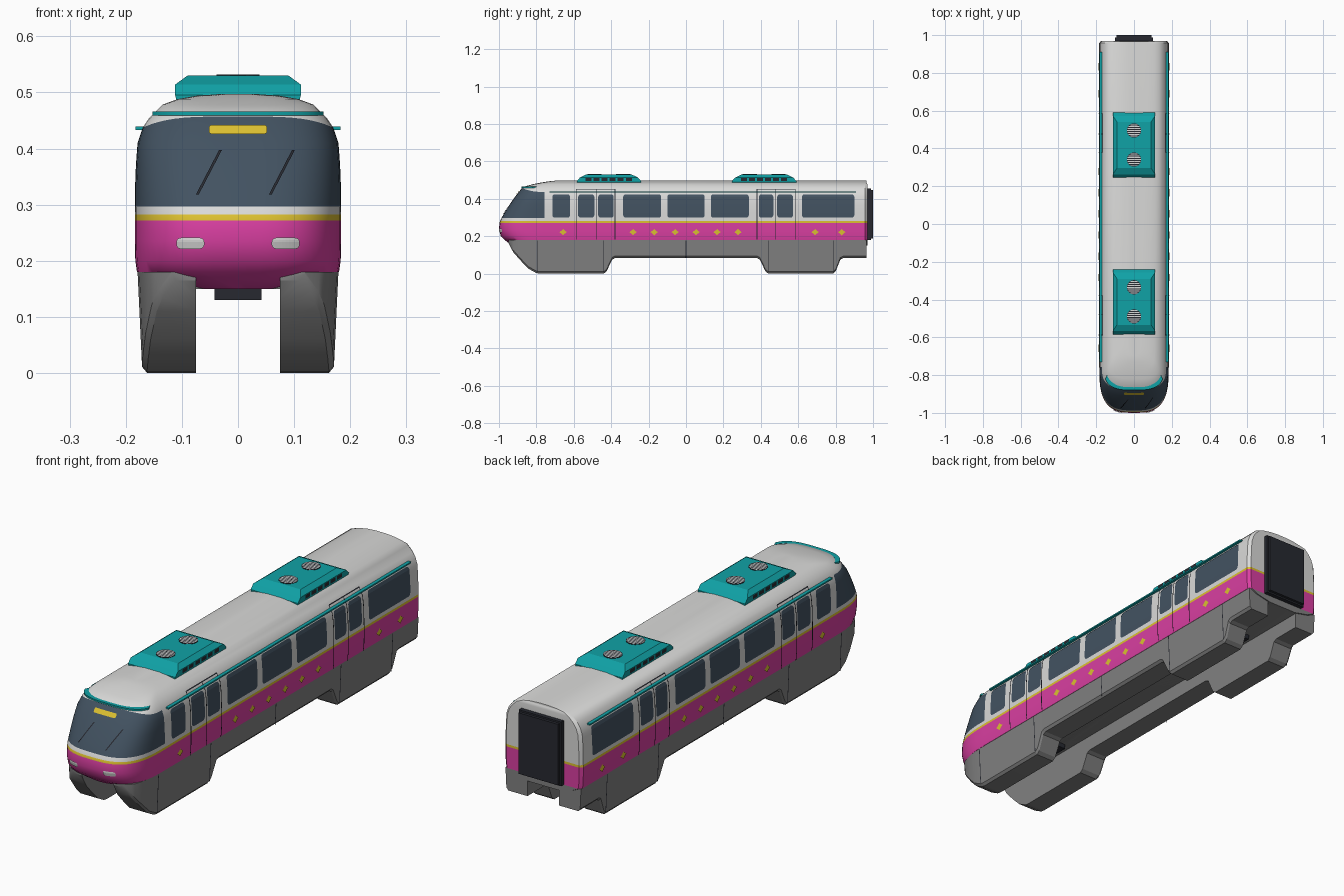
import bpy, bmesh, math
from mathutils import Vector

if "Cube" in bpy.data.objects:
    bpy.data.objects.remove(bpy.data.objects["Cube"])


def material(name, rgb):
    m = bpy.data.materials.new(name)
    m.diffuse_color = (*rgb, 1)
    m.use_nodes = True
    m.node_tree.nodes["Principled BSDF"].inputs["Base Color"].default_value = m.diffuse_color
    return m


WHITE = material("white", (.70, .70, .69))
PINK = material("magenta", (.70, .05, .36))
YELLOW = material("yellow", (.72, .53, .03))
GLASS = material("dark glass", (.055, .085, .12))
TEAL = material("teal", (.005, .36, .38))
GREY = material("skirt grey", (.22, .22, .22))
DARK = material("charcoal", (.02, .022, .03))


def add(name, verts, faces, mats, smooth=None, closed=True):
    me = bpy.data.meshes.new(name)
    me.from_pydata(verts, [], faces)
    if closed:
        bm = bmesh.new()
        bm.from_mesh(me)
        bmesh.ops.recalc_face_normals(bm, faces=bm.faces)
        bm.to_mesh(me)
        bm.free()
    for m in mats:
        me.materials.append(m)
    ob = bpy.data.objects.new(name, me)
    bpy.context.collection.objects.link(ob)
    if smooth:
        bpy.ops.object.select_all(action='DESELECT')
        ob.select_set(True)
        bpy.context.view_layer.objects.active = ob
        bpy.ops.object.shade_smooth_by_angle(angle=math.radians(smooth))
    return ob


def loft(rings):
    """Vertices and faces of closed rings joined in order and capped."""
    n = len(rings[0])
    verts = [p for r in rings for p in r]
    faces = [(i * n + j, i * n + (j + 1) % n, (i + 1) * n + (j + 1) % n, (i + 1) * n + j)
             for i in range(len(rings) - 1) for j in range(n)]
    faces += [tuple(range(n)), tuple(range(len(verts) - n, len(verts)))]
    return verts, faces


def box(name, x0, x1, y0, y1, z0, z1, mat):
    ring = lambda z: [(x0, y0, z), (x1, y0, z), (x1, y1, z), (x0, y1, z)]
    return add(name, *loft([ring(z0), ring(z1)]), [mat])


# Body slices: height at nose, height at side, half width, nose tip y
SLICES = [(.150, .150, .08, -.93), (.165, .165, .15, -.95), (.18, .18, .18, -.97),
          (.20, .20, .183, -.99), (.235, .235, .184, -1.0), (.272, .272, .184, -.997),
          (.282, .282, .184, -.994), (.297, .297, .1835, -.987), (.33, .33, .1835, -.968),
          (.37, .37, .182, -.943), (.41, .41, .179, -.915), (.457, .437, .170, -.878),
          (.465, .455, .158, -.868), (.478, .478, .135, -.82), (.488, .488, .108, -.77),
          (.494, .494, .075, -.73), (.497, .497, .035, -.70)]
NOSE_END, POWER, SEG = -.757, 3.0, 14


def sample(z, col):
    """Half width and nose tip at height z, using nose (0) or side (1) heights."""
    for a, b in zip(SLICES, SLICES[1:]):
        if z <= b[col]:
            t = max(0, (z - a[col]) / (b[col] - a[col]))
            return a[2] + (b[2] - a[2]) * t, a[3] + (b[3] - a[3]) * t
    return SLICES[-1][2:]


def nose_arc(w, yf):
    """Right half of the nose plan, from side to centre."""
    ye = max(NOSE_END, yf + .08)
    pts = []
    for k in range(SEG + 1):
        a = math.pi / 2 * (1 - k / SEG)
        pts.append((w * max(0, math.sin(a)) ** (2 / POWER),
                    ye - (ye - yf) * max(0, math.cos(a)) ** (2 / POWER)))
    return pts


rings = []
for zf, zs, w, yf in SLICES:
    back = .97 if zf < .48 else .965
    half = [(max(w - .012, .01), back), (w, back - .012)] + nose_arc(w, yf)
    plan = half + [(-x, y) for x, y in half[-2::-1]]
    rings.append([(x, y, zs + (zf - zs) * (1 - (abs(x) / w) ** 4) * (y < NOSE_END))
                  for x, y in plan])
body = add("body", *loft(rings), [WHITE, PINK, YELLOW, GLASS, GREY], smooth=35)

# Body paint by slice row, and windscreen on the nose columns
n = len(rings[0])
for f in body.data.polygons:
    row, column = divmod(f.index, n)
    if row >= len(SLICES) - 1:
        f.material_index = 4 if f.center.z < .2 else 0
        continue
    nose = 2 <= column < 2 + 2 * SEG
    if row < 5:
        f.material_index = 1 if nose or row > 1 else 4
    elif row == 5:
        f.material_index = 2
    elif 7 <= row <= 10 and nose:
        f.material_index = 3


def on_side(s, off):
    return lambda u, v: (s * (sample(v, 1)[0] + off), u, v)


def on_front(off, skew=0, v0=0):
    def place(u, v):
        u += (v - v0) * skew
        w, yf = sample(v, 0)
        depth = NOSE_END - yf
        return (u, NOSE_END - depth * (1 - (abs(u) / w) ** POWER) ** (1 / POWER) - off, v)
    return place


def plates(name, mat, items, out):
    """Thin painted plates; each item is (place, u0, u1, v0, v1, corner radius)."""
    verts, faces = [], []
    cols = 8
    for place, u0, u1, v0, v1, r in items:
        steps = [r * (1 - math.cos(math.radians(a))) for a in (0, 30, 60, 90)] if r else [0]
        levels = [v0 + s for s in steps]
        levels += [v0 + r + (v1 - v0 - 2 * r) * k / 8 for k in range(1, 8)]
        levels += [v1 - s for s in reversed(steps)]
        base = len(verts)
        for v in levels:
            d = min(v - v0, v1 - v, r)
            inset = r - math.sqrt(max(0, r * r - (r - d) ** 2))
            for k in range(cols + 1):
                verts.append(place(u0 + inset + (u1 - u0 - 2 * inset) * k / cols, v))
        for i in range(len(levels) - 1):
            for k in range(cols):
                a = base + i * (cols + 1) + k
                q = (a, a + 1, a + cols + 2, a + cols + 1)
                p = [Vector(verts[j]) for j in q]
                if (p[2] - p[0]).cross(p[3] - p[1]).dot(Vector(out)) < 0:
                    q = q[::-1]
                faces.append(q)
    return add(name, verts, faces, [mat], closed=False)


# Skirt outline stations: y, bottom height, outer half width
SKIRT = [(-.95, .165, .12), (-.935, .135, .145), (-.92, .11, .157), (-.875, .06, .170),
         (-.84, .025, .176), (-.80, .003, .179), (-.78, 0, .179), (-.44, 0, .179),
         (-.425, .012, .179), (-.395, .075, .179), (-.38, .083, .179), (.38, .083, .179),
         (.395, .075, .179), (.425, .012, .179), (.44, 0, .179), (.785, 0, .179),
         (.80, .012, .179), (.825, .075, .179), (.84, .083, .179), (.966, .083, .179)]

WINDOWS = [(-.715, -.62), (-.577, -.49), (-.47, -.387), (-.336, -.133), (-.10, .10),
           (.133, .336), (.39, .467), (.487, .572), (.62, .90)]
DOORS = [(-.587, -.48, -.38), (.38, .477, .584)]
EMBLEMS = (-.657, -.283, -.17, -.058, .054, .166, .278, .69, .833)

for s, tag in ((1, "right"), (-1, "left")):
    out = (s, 0, 0)
    glass, line = on_side(s, .003), on_side(s, .0045)
    plates(f"windows_{tag}", GLASS, [(glass, a, b, .299, .424, .014) for a, b in WINDOWS], out)
    # Door seams
    seams = []
    for d in DOORS:
        seams += [(line, y - .002, y + .002, .182, .452, 0) for y in d]
        seams.append((line, d[0], d[2], .449, .453, 0))
    plates(f"door_seams_{tag}", DARK, seams, out)
    # Diamond emblems
    verts, faces = [], []
    for y in EMBLEMS:
        faces.append(tuple(range(len(verts), len(verts) + 8))[::s])
        for k in range(8):
            r = .013 if k % 2 else .020
            a = k * math.pi / 4
            verts.append(glass(y + r * math.cos(a), .222 + .85 * r * math.sin(a)))
    add(f"emblems_{tag}", verts, faces, [YELLOW], closed=False)
    # Rain gutter
    box(f"gutter_{tag}", *sorted((s * .165, s * .183)), -.73, .91, .433, .439, TEAL)
    # Skirt straddling the beam
    sections = []
    for y, zb, xo in SKIRT:
        low = xo - .008 * (.18 - zb) / .18
        sections.append([(s * .075, y, .18), (s * xo, y, .18), (s * low, y, zb + .011),
                         (s * (low - .009), y, zb), (s * .075, y, zb)])
    add(f"skirt_{tag}", *loft(sections), [GREY], smooth=25)
    # Skirt seams
    skin = lambda u, v, s=s: (s * (.1725 + .008 * v / .18), u, v)
    plates(f"skirt_seams_{tag}", DARK, [(skin, y - .002, y + .002, zb, .178, 0) for y, zb in
                                        ((-.795, .012), (-.44, .012), (0, .085), (.44, .012), (.79, .012))], out)

# Nose details
front = (0, -1, 0)
plates("headlights", WHITE, [(on_front(.004), a, a + .05, .221, .241, .008) for a in (-.11, .06)], front)
plates("destination_sign", YELLOW, [(on_front(.004), -.052, .052, .426, .442, .005)], front)
plates("wipers", DARK, [(on_front(.005, .52, .318), a, a + .005, .318, .397, 0)
                        for a in (-.075, .055)], front)

# Visor following the nose above the windscreen
arc = nose_arc(.158, -.872)[3:]
arc += [(-x, y) for x, y in arc[-2::-1]]
strip = [[(x * k, y + dy, z) for k, dy, z in ((.94, .012, .459), (1.0, -.008, .459),
                                              (1.0, -.008, .466), (.94, .012, .466))]
         for x, y in arc]
add("visor", *loft(strip), [TEAL], smooth=30)

# Underfloor, bogie boxes and end gangway
box("underfloor", -.076, .076, -.90, .965, .150, .178, GREY)
for y in (-.6, .6):
    box("bogie_box", -.042, .042, y - .1, y + .1, .13, .152, DARK)
box("gangway_frame", -.10, .10, .96, .988, .18, .455, DARK)
box("gangway_bellows", -.093, .093, .985, 1.0, .187, .448, DARK)

# Roof air-conditioning units
for cy, tag in ((-.412, "front"), (.418, "rear")):
    levels = [(.108, .172, .48), (.112, .172, .495), (.112, .155, .514), (.090, .122, .530)]
    add(f"roof_unit_{tag}", *loft([[(-a, cy - b, z), (a, cy - b, z), (a, cy + b, z), (-a, cy + b, z)]
                                   for a, b, z in levels]), [TEAL])
    for s in (1, -1):
        face = lambda u, v, s=s: (s * .1135, u, v)
        plates(f"louvres_{tag}", DARK, [(face, cy - .125 + i * .043, cy - .093 + i * .043, .496, .512, 0)
                                        for i in range(6)], (s, 0, 0))
    # Round fans with slats
    for fy in (cy - .077, cy + .077):
        disc = lambda r, z: [(r * math.cos(k * math.pi / 12), fy + r * math.sin(k * math.pi / 12), z)
                             for k in range(24)]
        add("fan", *loft([disc(.038, .528), disc(.038, .5315)]), [DARK])
        slats = []
        for i in range(-3, 4):
            half = math.sqrt(.037 ** 2 - (abs(i) * .010 + .0025) ** 2)
            flat = lambda u, v: (u, v, .5325)
            slats.append((flat, -half, half, fy + i * .010 - .0025, fy + i * .010 + .0025, 0))
        plates("fan_slats", WHITE, slats, (0, 0, 1))
